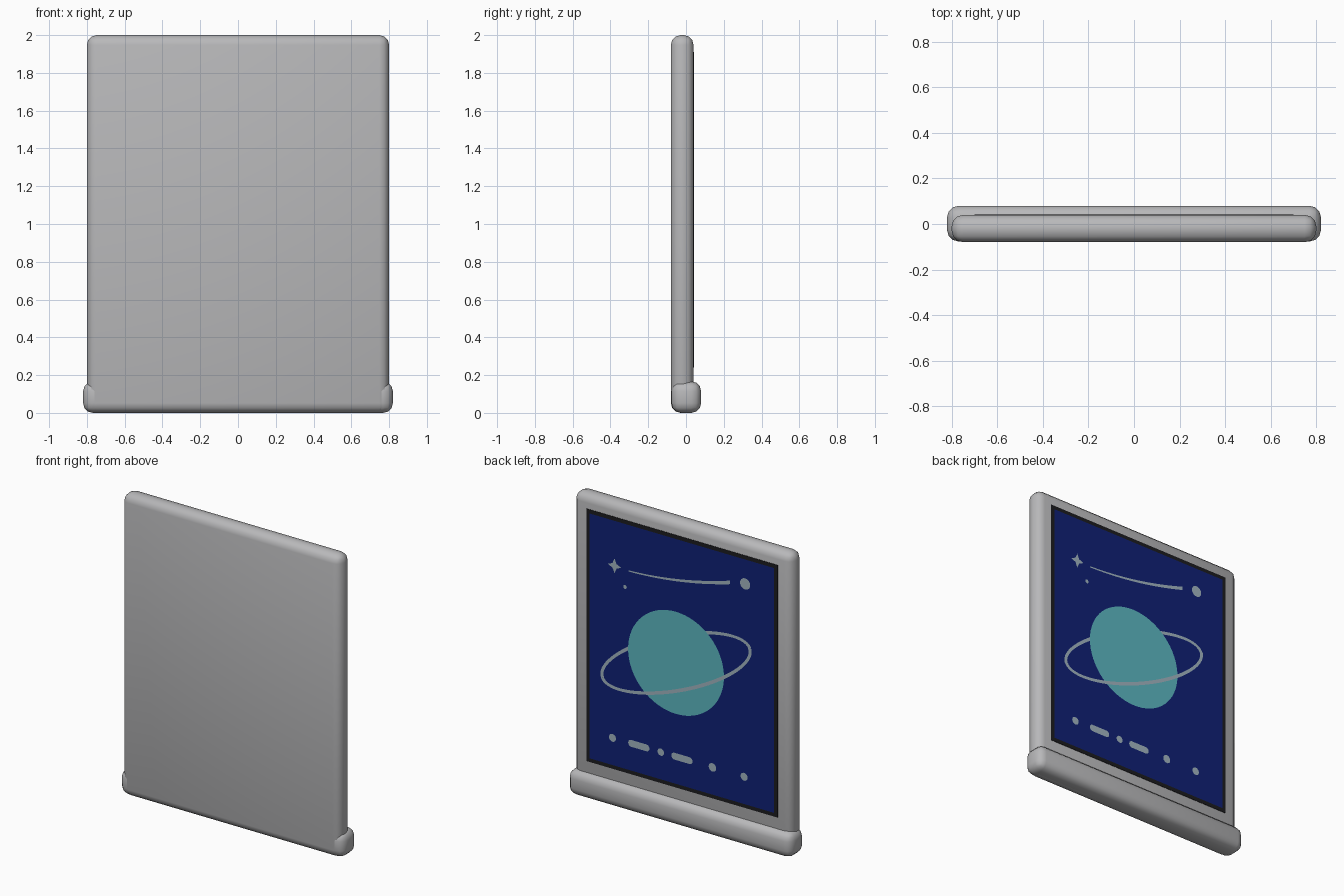
import bpy, bmesh, math

if "Cube" in bpy.data.objects:
    bpy.data.objects.remove(bpy.data.objects["Cube"])


def material(name, rgb):
    m = bpy.data.materials.new(name)
    m.diffuse_color = (*rgb, 1)
    m.use_nodes = True
    m.node_tree.nodes["Principled BSDF"].inputs["Base Color"].default_value = m.diffuse_color
    return m


GREY = material("case grey", (0.48, 0.48, 0.49))
BLACK = material("bezel black", (0.012, 0.012, 0.014))
BLUE = material("screen blue", (0.005, 0.015, 0.18))
TEAL = material("planet teal", (0.11, 0.48, 0.54))
PALE = material("pale blue grey", (0.36, 0.46, 0.53))


def make(name, bm, mat):
    me = bpy.data.meshes.new(name)
    bm.to_mesh(me)
    bm.free()
    ob = bpy.data.objects.new(name, me)
    bpy.context.collection.objects.link(ob)
    me.materials.append(mat)
    return ob


def box(name, lo, hi, mat, bevel=0):
    bm = bmesh.new()
    bmesh.ops.create_cube(bm, size=1)
    for v in bm.verts:
        v.co = [(a + b) / 2 + c * (b - a) for a, b, c in zip(lo, hi, v.co)]
    ob = make(name, bm, mat)
    if bevel:
        mod = ob.modifiers.new("rounded edges", "BEVEL")
        mod.width, mod.segments = bevel, 3
        for p in ob.data.polygons:
            p.use_smooth = True
        ob.select_set(True)
        bpy.context.view_layer.objects.active = ob
        bpy.ops.object.modifier_apply(modifier=mod.name)
        bpy.ops.object.shade_smooth_by_angle(angle=math.radians(40))
        ob.select_set(False)
    return ob


def plate(name, polys, y, mat):
    """Flat decal made of (x, z) polygons, facing +y."""
    bm = bmesh.new()
    for poly in polys:
        f = bm.faces.new([bm.verts.new((x, y, z)) for x, z in poly])
        f.normal_update()
        if f.normal.y < 0:
            f.normal_flip()
    return make(name, bm, mat)


def ellipse(cx, cz, rx, rz, n=32):
    return [(cx + rx * math.cos(2 * math.pi * i / n),
             cz + rz * math.sin(2 * math.pi * i / n)) for i in range(n)]


def pill(cx, cz, half, r):
    return [(x + (half - r if x > cx else r - half), z)
            for x, z in [(cx + r * math.cos(math.pi * (2 * i + 1) / 20),
                          cz + r * math.sin(math.pi * (2 * i + 1) / 20)) for i in range(20)]]


def strip(inner, outer):
    return [[inner[i], inner[i + 1], outer[i + 1], outer[i]] for i in range(len(inner) - 1)]


# Case: tall rounded panel on a wider rounded foot
box("panel", (-0.8, -0.08, 0.0), (0.8, 0.04, 2.0), GREY, 0.052)
box("foot", (-0.82, -0.077, 0.0), (0.82, 0.08, 0.167), GREY, 0.052)

# Poster on the back: black bezel with blue sheet
box("bezel", (-0.7, 0.036, 0.24), (0.7, 0.0425, 1.91), BLACK)
plate("poster_sheet", [[(-0.675, 0.265), (0.675, 0.265), (0.675, 1.885), (-0.675, 1.885)]],
      0.0435, BLUE)

# Planet
PX, PZ = 0.041, 1.067
plate("planet", [ellipse(PX, PZ, 0.351, 0.338, 64)], 0.0458, TEAL)


# Tilted ring: far half behind the planet, near half in front
def ring_arc(a, b, start, end, n=48):
    ca, sa = math.cos(math.radians(24)), math.sin(math.radians(24))
    pts = []
    for i in range(n + 1):
        t = start + (end - start) * i / n
        u, v = a * math.cos(t), b * math.sin(t)
        pts.append((PX - u * ca + v * sa, PZ + u * sa + v * ca))
    return pts


for name, s, y in (("ring_far", 0, 0.0448), ("ring_near", math.pi, 0.0468)):
    e = s + math.pi
    plate(name, strip(ring_arc(0.578, 0.160, s, e), ring_arc(0.602, 0.183, s, e)), y, PALE)

# Row of dots and dashes below the planet
row = [ellipse(x, 0.446, r, r, 20) for x, r in
       ((0.507, 0.026), (0.153, 0.024), (-0.225, 0.028), (-0.457, 0.026))]
row += [pill(x, 0.446, 0.078, 0.023) for x in (0.314, -0.002)]
plate("dots_and_dashes", row, 0.0448, PALE)

# Four-pointed star with concave sides, small dot and round moon
star = []
for i in range(8):
    r = 0.05 if i % 2 == 0 else 0.021
    star.append((0.492 + r * math.cos(i * math.pi / 4), 1.588 + r * math.sin(i * math.pi / 4)))
plate("star", [star], 0.0448, PALE)
plate("small_star_dot", [ellipse(0.415, 1.469, 0.013, 0.013, 16)], 0.0448, PALE)
plate("moon", [ellipse(-0.464, 1.724, 0.037, 0.037)], 0.0448, PALE)

# Curved tapering comet trail
low, high = [], []
for i in range(25):
    t = i / 24
    x = 0.39 - 0.742 * t
    z = 1.582 + 0.122 * t - 0.1 * t * (1 - t)
    w = 0.004 + 0.008 * t
    low.append((x, z - w))
    high.append((x, z + w))
plate("comet_trail", strip(low, high), 0.0448, PALE)
